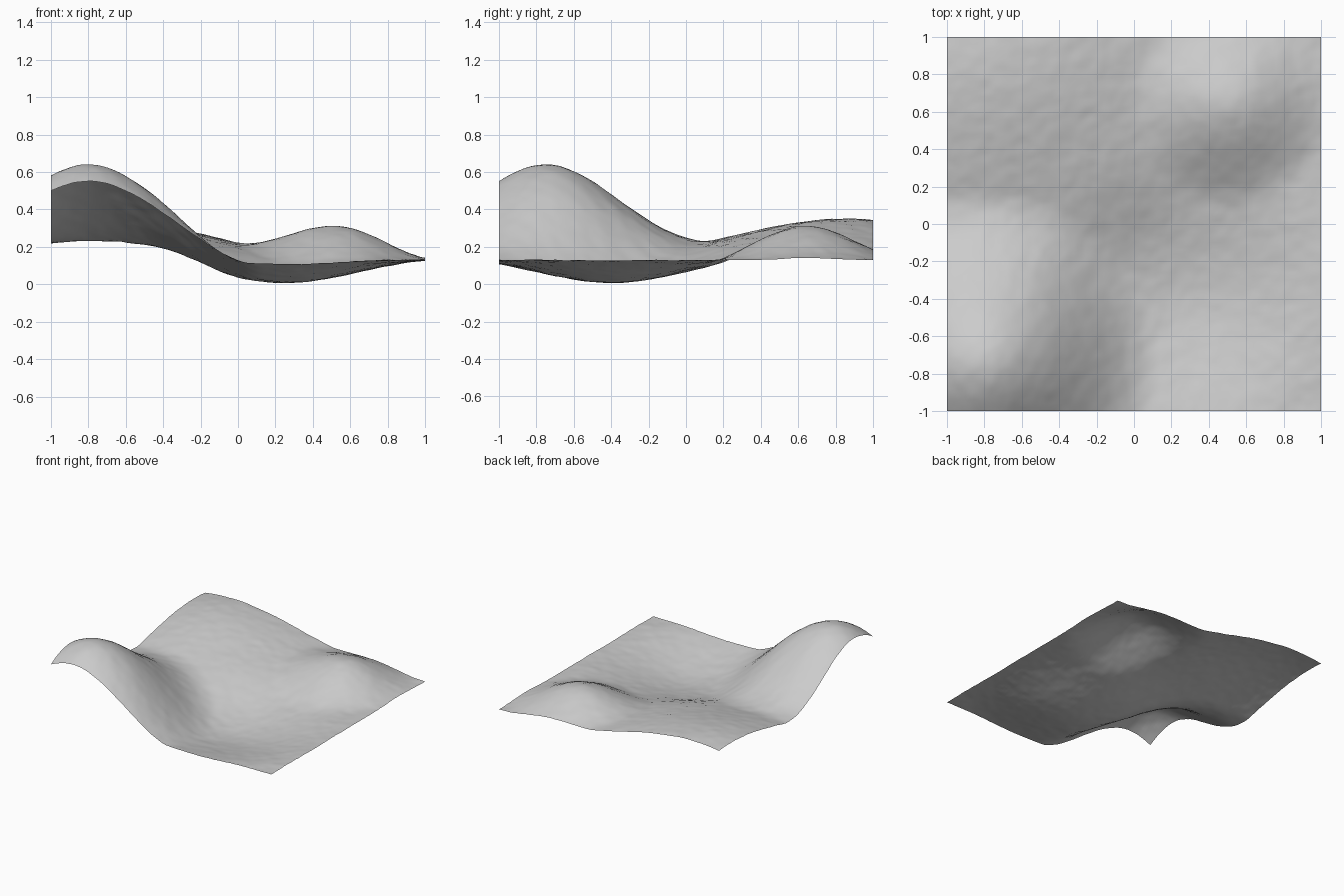
import bpy, bmesh
from mathutils import Vector, noise

if "Cube" in bpy.data.objects:
    bpy.data.objects.remove(bpy.data.objects["Cube"])

BASE = 0.13
# hills and hollow: centre x, centre y, height, falloff radius
BUMPS = [(-0.80, -0.75, 0.51, 0.93),    # tall front-left hill
         (-0.75, 0.85, 0.22, 1.35),     # broad back-left rise
         (0.52, 0.64, 0.18, 0.56),      # small back-right hill
         (0.25, -0.40, -0.123, 0.83)]   # front-right hollow


def height(x, y):
    z = BASE
    for cx, cy, h, r in BUMPS:
        t = max(0.0, 1 - ((x - cx) ** 2 + (y - cy) ** 2) ** 0.5 / r)
        z += h * t * t * (3 - 2 * t)
    # fine ground roughness
    z += 0.003 * noise.noise(Vector((x * 14, y * 14, 0.5)))
    z += 0.0015 * noise.noise(Vector((x * 32, y * 32, 4.5)))
    return max(z, 0.0)


# terrain sheet
bm = bmesh.new()
bmesh.ops.create_grid(bm, x_segments=100, y_segments=100, size=1.0)
for v in bm.verts:
    v.co.z = height(v.co.x, v.co.y)
for f in bm.faces:
    f.smooth = True
mesh = bpy.data.meshes.new("terrain")
bm.to_mesh(mesh)
bm.free()

grey = bpy.data.materials.new("ground grey")
grey.diffuse_color = (0.6, 0.6, 0.6, 1)
grey.use_nodes = True
grey.node_tree.nodes["Principled BSDF"].inputs["Base Color"].default_value = grey.diffuse_color
mesh.materials.append(grey)
terrain = bpy.data.objects.new("terrain", mesh)
bpy.context.collection.objects.link(terrain)
